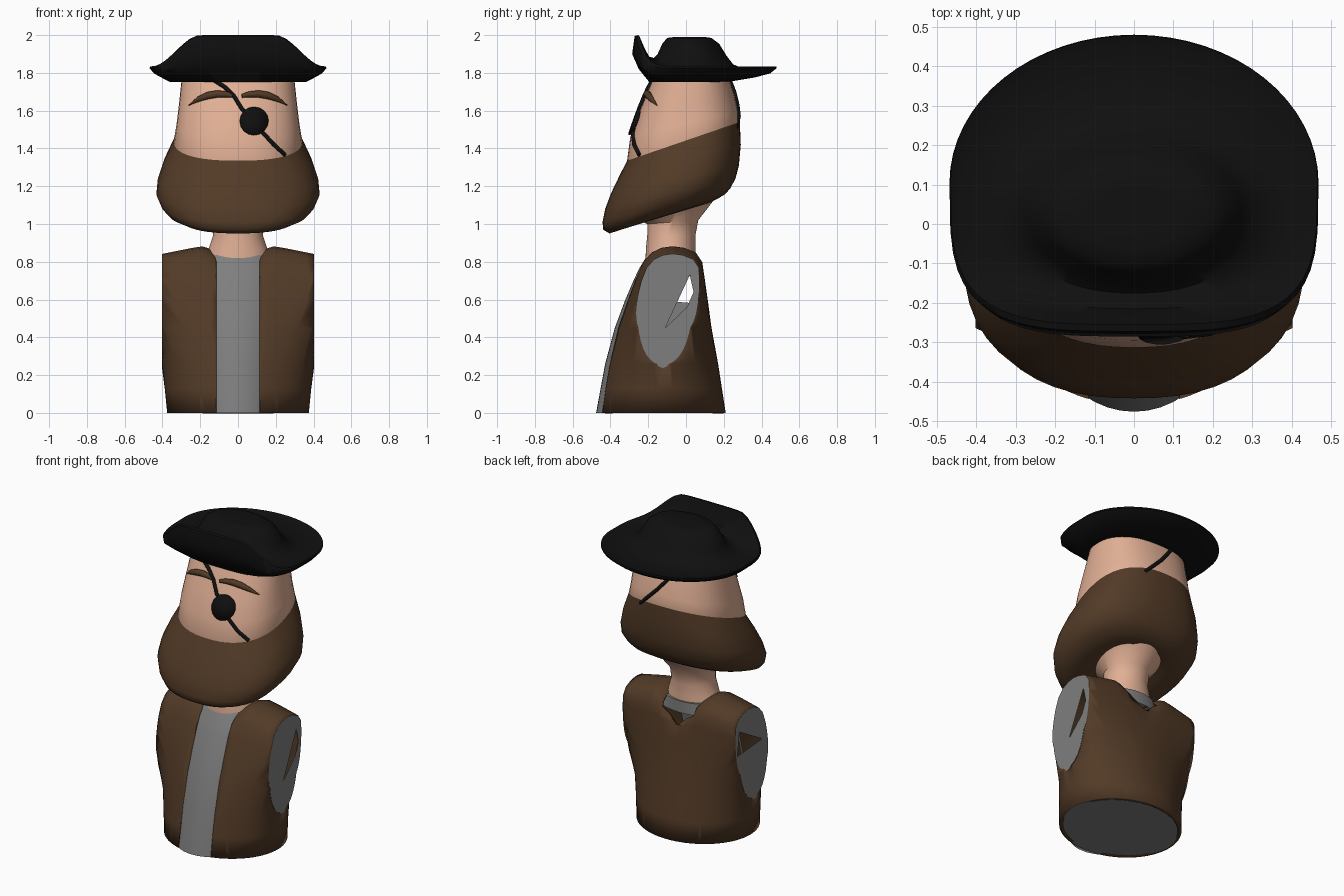
import bpy, bmesh, math
from mathutils import Vector
from mathutils.bvhtree import BVHTree

cube = bpy.data.objects.get("Cube")
if cube:
    bpy.data.objects.remove(cube, do_unlink=True)


def material(name, rgb):
    m = bpy.data.materials.new(name)
    m.use_nodes = True
    m.diffuse_color = (*rgb, 1)
    m.node_tree.nodes["Principled BSDF"].inputs["Base Color"].default_value = (*rgb, 1)
    return m


SKIN = material("skin", (0.75, 0.43, 0.30))
BROWN = material("brown", (0.085, 0.043, 0.02))
BLACK = material("black", (0.005, 0.005, 0.005))
GRAY = material("gray", (0.21, 0.21, 0.21))


def finish(name, bm, mat, angle=40, thickness=0, offset=-1):
    bmesh.ops.recalc_face_normals(bm, faces=bm.faces)
    me = bpy.data.meshes.new(name)
    bm.to_mesh(me)
    me.materials.append(mat)
    ob = bpy.data.objects.new(name, me)
    bpy.context.collection.objects.link(ob)
    if thickness:
        mod = ob.modifiers.new("thickness", 'SOLIDIFY')
        mod.thickness, mod.offset = thickness, offset
    bpy.ops.object.select_all(action='DESELECT')
    ob.select_set(True)
    bpy.context.view_layer.objects.active = ob
    bpy.ops.object.shade_smooth_by_angle(angle=math.radians(angle))
    return ob


def smoothstep(lo, hi, v):
    t = min(max((v - lo) / (hi - lo), 0), 1)
    return t * t * (3 - 2 * t)


# A ring is (front y, front z, back y, back z, half width)
def ring_points(ring, n, expo, cocked=False):
    yf, zf, yb, zb, a = ring
    pts = []
    for i in range(n):
        t = 2 * math.pi * i / n
        q, front = abs(math.sin(t)), math.cos(t) > 0
        e = expo if front or not cocked else 2
        s = max(1 - q ** e, 0) ** (1 / e) * (1 if front else -1)
        if cocked:
            lift = 1 - smoothstep(0.43, 0.98, q) if front else 0
        else:
            lift = (1 + s) / 2
        pts.append(Vector((a * math.sin(t), (yf + yb) / 2 + s * (yf - yb) / 2,
                           zb + (zf - zb) * lift)))
    return pts


def loft(rings, n=48, expo=2, caps=(False, False), cocked=False, expos=None):
    bm = bmesh.new()
    loops = []
    for k, r in enumerate(rings):
        e = expos[k] if expos else expo
        loops.append([bm.verts.new(p) for p in ring_points(r, n, e, cocked)])
    for a, b in zip(loops, loops[1:]):
        for i in range(n):
            j = (i + 1) % n
            bm.faces.new((a[i], a[j], b[j], b[i]))
    for cap, loop in zip(caps, (loops[0], loops[-1])):
        if cap:
            bm.faces.new(loop)
    return bm


def flat(z, yf, yb, a):
    return (yf, z, yb, z, a)


# Vest: oval body, sliced flat at the arms and open at the front
vest = loft([flat(0, -.46, .21, .375), flat(.13, -.44, .19, .388),
             flat(.26, -.415, .17, .405), flat(.45, -.365, .135, .48),
             flat(.6, -.31, .115, .62), flat(.72, -.265, .1, .75),
             flat(.8, -.23, .09, .8), flat(.85, -.185, .055, .8),
             flat(.875, -.13, -.01, .8), flat(.882, -.08, -.06, .8)], n=80, caps=(False, True))
for v in vest.verts:
    x = abs(v.co.x)
    t = min(max((v.co.z - .5) / .38, 0), 1)
    v.co.z -= t * .2 * max(0, x - .2)
ARM, GAP = .402, .115


def cut(bm, co, no, clear=False):
    geom = bm.verts[:] + bm.edges[:] + bm.faces[:]
    res = bmesh.ops.bisect_plane(bm, geom=geom, plane_co=co, plane_no=no, clear_outer=clear)
    return [g.co.copy() for g in res["geom_cut"] if isinstance(g, bmesh.types.BMVert)]


# Arm ends: flat plates with a torn opening
HOLES = {1: [(-.11, .45), (.005, .56), (.04, .64), (.02, .73)],
         -1: [(-.2, .6), (.05, .58), (.03, .73)]}
for side, name in ((1, "left_arm_end"), (-1, "right_arm_end")):
    rim = cut(vest, (side * ARM, 0, 0), (side, 0, 0), True)
    mid = Vector((0, -.09, .6))
    rim.sort(key=lambda p: math.atan2(p.z - mid.z, p.y - mid.y))
    outline = [p for k, p in enumerate(rim) if (p - rim[k - 1]).length > .001]
    bm = bmesh.new()
    for loop in (outline, [Vector((0, y, z)) for y, z in HOLES[side]]):
        vs = [bm.verts.new((side * (ARM + .002), p.y, p.z)) for p in loop]
        for k in range(len(vs)):
            bm.edges.new((vs[k - 1], vs[k]))
    bmesh.ops.triangle_fill(bm, use_beauty=True, use_dissolve=False, edges=bm.edges[:])
    finish(name, bm, GRAY)

for x in (-GAP, GAP, -.15, .15, -.2, .2):
    cut(vest, (x, 0, 0), (1, 0, 0))
gone = []
for f in vest.faces:
    c = f.calc_center_median()
    if abs(c.x) < GAP and (c.y < -.1 or c.z > .81):
        gone.append(f)
bmesh.ops.delete(vest, geom=gone, context='FACES')
for v in vest.verts:
    x = abs(v.co.x)
    t = min(max((v.co.z - .7) / .18, 0), 1)
    v.co.z -= t * 5 * max(0, .2 - x) ** 2
finish("vest", vest, BROWN, thickness=.022)

# Shirt: front strip and collar band
shirt = loft([flat(0, -.476, .17, .26), flat(.26, -.428, .13, .26), flat(.45, -.377, .1, .26),
              flat(.6, -.321, .08, .26), flat(.7, -.278, .07, .26), flat(.76, -.25, .06, .25),
              flat(.835, -.205, .06, .19)], caps=(False, True))
gone = []
for f in shirt.faces:
    c = f.calc_center_median()
    if c.z < .75 and (c.y > -.12 or abs(c.x) > .2):
        gone.append(f)
bmesh.ops.delete(shirt, geom=gone, context='FACES')
finish("shirt", shirt, GRAY)

base = bmesh.new()
base.faces.new([base.verts.new(p) for p in ring_points(flat(.001, -.458, .208, .373), 48, 2)])
finish("body_base", base, GRAY)

# Neck
neck = loft([flat(.8, -.215, .05, .175), flat(.87, -.212, .05, .155),
             flat(.94, -.205, .05, .132), (-.205, 1.0, .065, 1.02, .135),
             (-.25, 1.02, .15, 1.13, .19)])
finish("neck", neck, SKIN)

# Beard and face share one tilted border
BORDER = (-.312, 1.335, .285, 1.54, .34)
beard = loft([(-.24, 1.03, .08, 1.13, .15), (-.33, .975, .12, 1.11, .24),
              (-.405, .95, .17, 1.135, .31), (-.438, .97, .21, 1.16, .37),
              (-.442, 1.01, .235, 1.19, .405), (-.428, 1.08, .262, 1.24, .432),
              (-.398, 1.16, .28, 1.31, .425), (-.355, 1.25, .29, 1.42, .39), BORDER], expo=2.4)
finish("beard", beard, BROWN, angle=60)

face = loft([(-.3, 1.25, .25, 1.4, .31), BORDER, (-.295, 1.46, .275, 1.6, .325),
             (-.245, 1.6, .258, 1.68, .312), (-.175, 1.77, .23, 1.77, .298)], expo=2.4)
surface = BVHTree.FromBMesh(face)
finish("face", face, SKIN, angle=60)


def on_face(x, z, gap, side=-1):
    hit = surface.ray_cast(Vector((x, side * 2, z)), Vector((0, -side, 0)))[0]
    y = hit.y if hit else side * .27
    return Vector((x, y + side * gap, z))


def tube(name, pts, radii, mat, width):
    cu = bpy.data.curves.new(name, 'CURVE')
    cu.dimensions = '3D'
    cu.bevel_depth, cu.bevel_resolution, cu.use_fill_caps = width, 2, True
    sp = cu.splines.new('POLY')
    sp.points.add(len(pts) - 1)
    for p, co, r in zip(sp.points, pts, radii):
        p.co, p.radius = (*co, 1), r
    sp.use_smooth = True
    cu.materials.append(mat)
    ob = bpy.data.objects.new(name, cu)
    bpy.context.collection.objects.link(ob)


# Eyebrows
for side, name in ((1, "left_eyebrow"), (-1, "right_eyebrow")):
    path = [(.02, 1.678, .5), (.06, 1.686, .8), (.11, 1.688, 1), (.16, 1.679, 1),
            (.21, 1.66, .7), (.262, 1.628, .1)]
    tube(name, [on_face(side * x, z, .005) for x, z, r in path], [r for x, z, r in path],
         BROWN, .02)

# Eye patch and its strap
patch = bmesh.new()
hub = patch.verts.new(on_face(.085, 1.545, .016))
rim = []
for k in range(16):
    t = 2 * math.pi * k / 16
    rim.append(patch.verts.new(on_face(.085 + .076 * math.cos(t), 1.545 + .074 * math.sin(t), .014)))
for k in range(16):
    patch.faces.new((hub, rim[k - 1], rim[k]))
finish("eye_patch", patch, BLACK, thickness=.009, offset=0)

front = [(-.125, 1.76), (-.07, 1.725), (-.02, 1.675), (.02, 1.61), (.085, 1.545),
         (.13, 1.485), (.19, 1.42), (.25, 1.365)]
tube("strap_front", [on_face(x, z, .008) for x, z in front], [1] * len(front), BLACK, .011)
back = [(.14, 1.51), (.08, 1.57), (.02, 1.63), (-.04, 1.7), (-.09, 1.76)]
tube("strap_back", [on_face(x, z, .004, 1) for x, z in back], [1] * len(back), BLACK, .011)

# Hat: crown, brim turned up at the front, flat underside
hat = loft([(-.06, 1.99, .1, 1.99, .12), (-.1, 1.985, .135, 1.985, .19),
            (-.125, 1.955, .175, 1.955, .235), (-.15, 1.9, .215, 1.89, .27),
            (-.175, 1.875, .25, 1.845, .3), (-.215, 1.89, .31, 1.82, .37),
            (-.235, 1.95, .45, 1.825, .445), (-.255, 2.0, .478, 1.835, .465),
            (-.272, 1.995, .48, 1.825, .468), (-.285, 1.9, .445, 1.797, .445),
            (-.25, 1.82, .36, 1.775, .405), (-.195, 1.752, .22, 1.752, .36),
            (-.1, 1.752, .12, 1.752, .15)],
           n=64, caps=(True, True), cocked=True,
           expos=[2, 2, 2, 2.1, 2.3, 2.8, 3.4, 3.6, 3.6, 3.6, 3.4, 3, 2])
finish("hat", hat, BLACK, angle=50)
